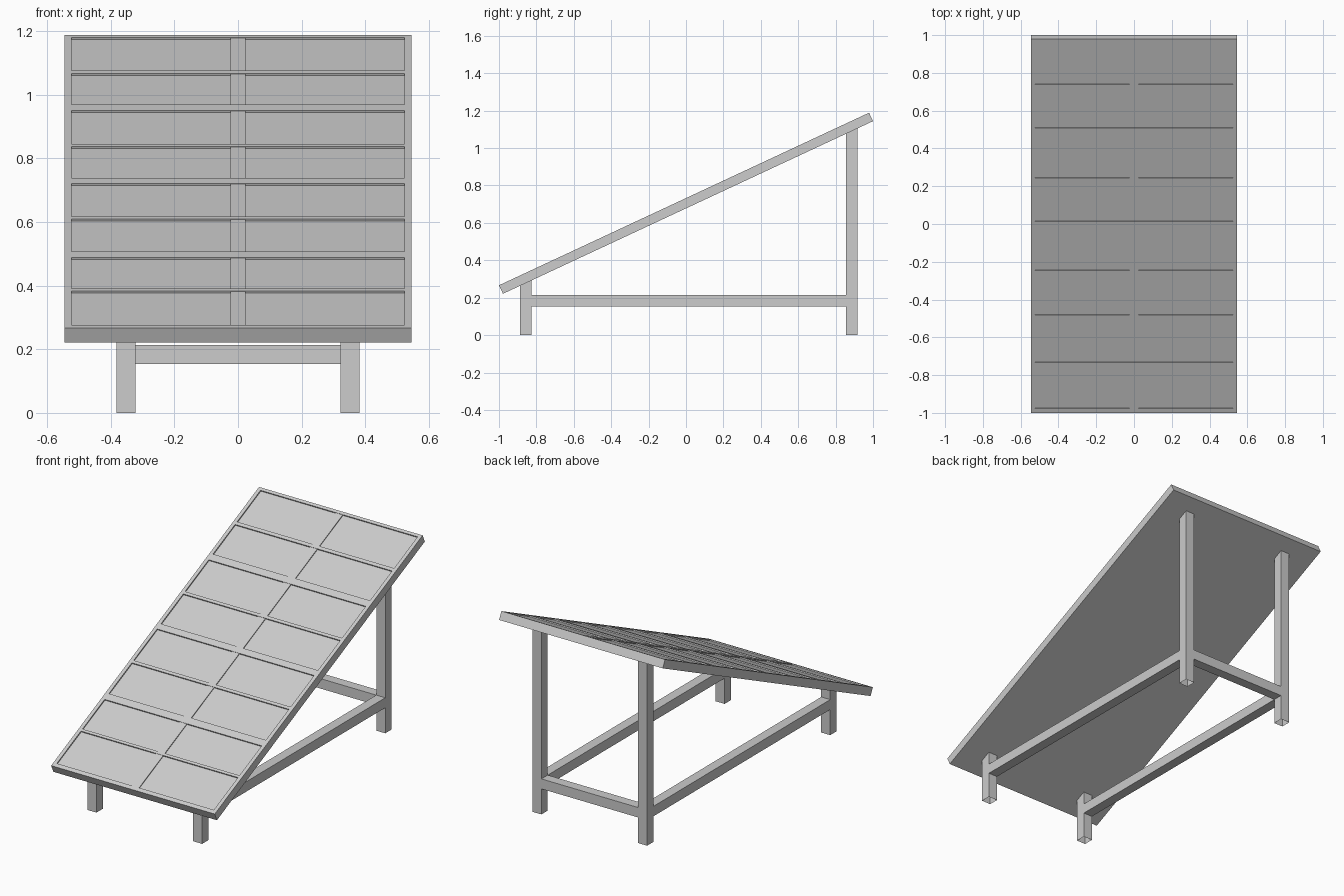
import bpy, bmesh, math
from mathutils import Matrix

cube = bpy.data.objects.get("Cube")
if cube:
    bpy.data.objects.remove(cube, do_unlink=True)

GREY = (0.604, 0.604, 0.604, 1.0)
mat = bpy.data.materials.new("plain grey")
mat.use_nodes = True
mat.diffuse_color = GREY
mat.node_tree.nodes["Principled BSDF"].inputs["Base Color"].default_value = GREY

TILT = math.radians(25)
LENGTH, WIDTH, THICK = 2.183, 1.09, 0.05
CENTRE_Z = 0.705
LEG = 0.06


def add_object(name, bm):
    bmesh.ops.recalc_face_normals(bm, faces=bm.faces)
    mesh = bpy.data.meshes.new(name)
    bm.to_mesh(mesh)
    bm.free()
    mesh.materials.append(mat)
    obj = bpy.data.objects.new(name, mesh)
    bpy.context.collection.objects.link(obj)
    return obj


def box_mesh(x0, x1, y0, y1, z0, z1):
    bm = bmesh.new()
    size = Matrix.Diagonal((x1 - x0, y1 - y0, z1 - z0, 1))
    place = Matrix.Translation(((x0 + x1) / 2, (y0 + y1) / 2, (z0 + z1) / 2))
    bmesh.ops.create_cube(bm, size=1, matrix=place @ size)
    return bm


def sink(bm, faces, depth):
    """Recess a group of faces straight down, leaving vertical walls."""
    bmesh.ops.inset_region(bm, faces=faces, thickness=0, depth=0)
    verts = {v for f in faces for v in f.verts}
    bmesh.ops.translate(bm, verts=list(verts), vec=(0, 0, -depth))


# Sloping panel: eight shallow rows, each split by a slightly lower centre bar
row_heights = [(0.277, 0.384), (0.391, 0.489), (0.508, 0.610), (0.618, 0.722),
               (0.739, 0.838), (0.846, 0.951), (0.970, 1.068), (1.077, 1.181)]
face_z = CENTRE_Z + THICK / 2 * math.cos(TILT)
cuts = [(z - face_z) / math.sin(TILT) for row in row_heights for z in row]
us = [-LENGTH / 2] + cuts + [LENGTH / 2]
xs = [-WIDTH / 2, -0.523, -0.024, 0.024, 0.523, WIDTH / 2]

bm = bmesh.new()
grid = [[bm.verts.new((x, u, THICK / 2)) for x in xs] for u in us]
rows = []
for j in range(len(us) - 1):
    rows.append([bm.faces.new((grid[j][i], grid[j][i + 1],
                               grid[j + 1][i + 1], grid[j + 1][i]))
                 for i in range(len(xs) - 1)])
bm.normal_update()

# Sides and underside
rim = [e for e in bm.edges if e.is_boundary]
skirt = bmesh.ops.extrude_edge_only(bm, edges=rim)["geom"]
bmesh.ops.translate(bm, verts=[g for g in skirt if isinstance(g, bmesh.types.BMVert)],
                    vec=(0, 0, -THICK))
bmesh.ops.holes_fill(bm, edges=[e for e in bm.edges if e.is_boundary], sides=0)

# Recesses
for row in rows[1::2]:
    sink(bm, row[1:4], 0.002)
    sink(bm, [row[1]], 0.005)
    sink(bm, [row[3]], 0.005)
panel = add_object("sloping_panel", bm)
panel.location = (0, 0, CENTRE_Z)
panel.rotation_euler = (TILT, 0, 0)


def underside(y):
    return CENTRE_Z - THICK / 2 / math.cos(TILT) + y * math.tan(TILT)


# Hollow-ended legs, cut to the slope of the panel
FRONT_Y, BACK_Y, LEG_X = -0.857, 0.886, 0.352
for side, sx in (("left", 1), ("right", -1)):
    for end, y in (("front", FRONT_Y), ("back", BACK_Y)):
        x = sx * LEG_X
        bm = box_mesh(x - LEG / 2, x + LEG / 2, y - LEG / 2, y + LEG / 2, 0, 1)
        for v in bm.verts:
            if v.co.z > 0.5:
                v.co.z = underside(v.co.y) + 0.005
        foot = [f for f in bm.faces if all(v.co.z < 0.01 for v in f.verts)]
        bmesh.ops.delete(bm, geom=foot, context='FACES_ONLY')
        add_object(f"{end}_{side}_leg", bm)

    # Side rail between the front and back legs
    add_object(f"{side}_side_rail",
               box_mesh(sx * LEG_X - LEG / 2, sx * LEG_X + LEG / 2,
                        FRONT_Y + LEG / 2, BACK_Y - LEG / 2, 0.154, 0.214))

# Cross rail between the back legs
add_object("back_cross_rail",
           box_mesh(-LEG_X + LEG / 2, LEG_X - LEG / 2,
                    BACK_Y - LEG / 2, BACK_Y + LEG / 2, 0.154, 0.214))
